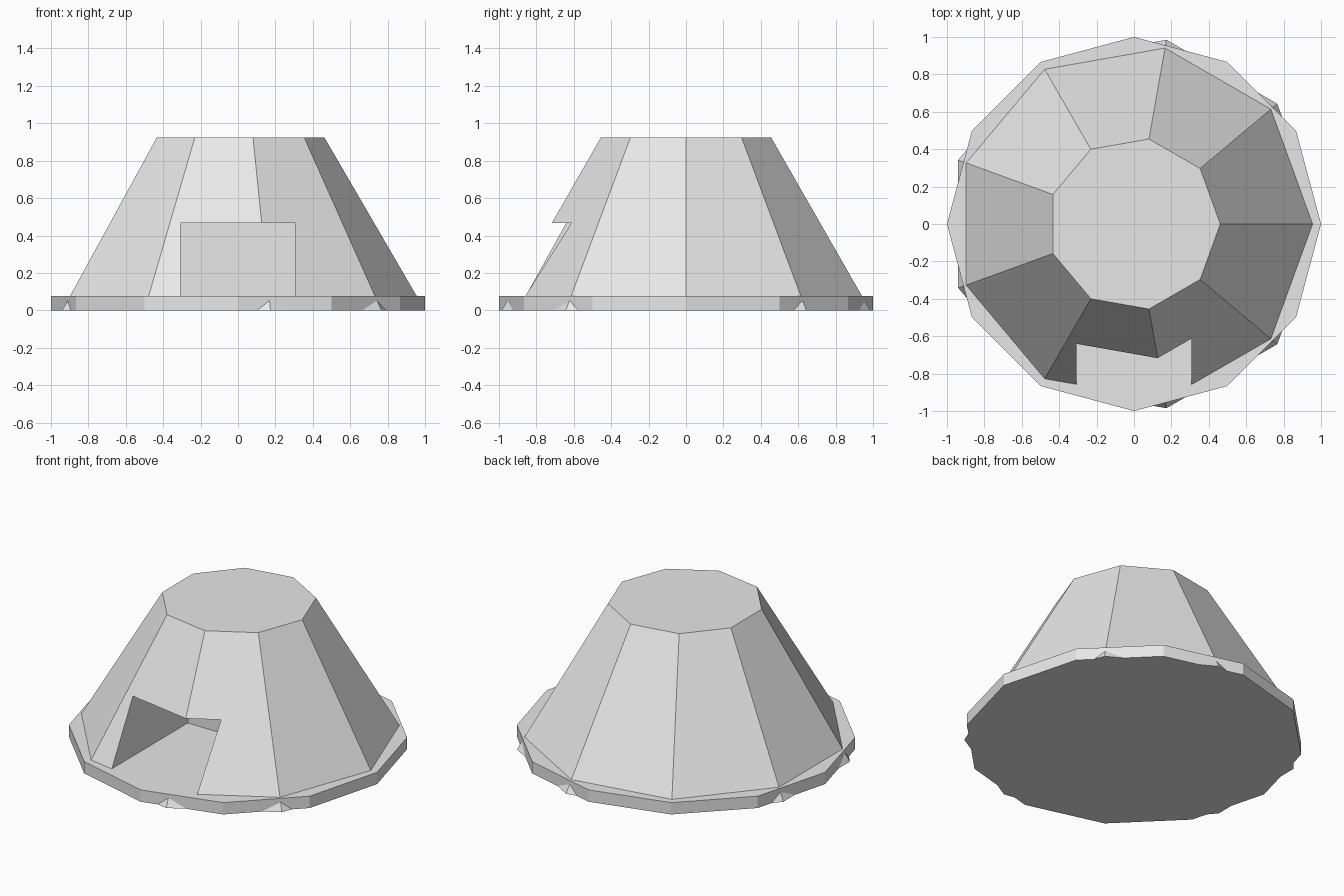
import bpy

cube = bpy.data.objects.get("Cube")
if cube:
    bpy.data.objects.remove(cube, do_unlink=True)

# Single plain grey
grey = bpy.data.materials.new("plain_grey")
grey.use_nodes = True
colour = (0.8, 0.8, 0.8, 1)
grey.diffuse_color = colour
grey.node_tree.nodes["Principled BSDF"].inputs["Base Color"].default_value = colour


def frustum(name, sides, bottom, top, height, turn=0):
    """Flat-sided frustum on the ground, first corner turned from +y to +x."""
    bpy.ops.mesh.primitive_cone_add(vertices=sides, radius1=bottom, radius2=top,
                                    depth=height, location=(0, 0, height / 2),
                                    rotation=(0, 0, turn))
    obj = bpy.context.object
    obj.name = name
    bpy.ops.object.transform_apply(location=True, rotation=True)
    obj.data.materials.append(grey)
    return obj


QUARTER = -1.5708
BASE_TOP = 0.077

# Base slab and the tapered body, whose foot corners poke through the slab
frustum("base_slab", 12, 1, 1, BASE_TOP)
body = frustum("tapered_body", 9, 1, 0.4615, 0.925, QUARTER)

# Doorway recess cut into the front
top, back, front = 0.467, -0.077, -1.2
bpy.ops.mesh.primitive_cube_add(size=1, location=(0, (back + front) / 2, (top + BASE_TOP) / 2))
cutter = bpy.context.object
cutter.name = "doorway_cutter"
cutter.scale = (0.615, back - front, top - BASE_TOP)
cutter.hide_render = True
cutter.data.materials.append(grey)
bpy.ops.object.transform_apply(scale=True)

cut = body.modifiers.new("doorway", 'BOOLEAN')
cut.operation = 'DIFFERENCE'
cut.solver = 'EXACT'
cut.object = cutter
bpy.context.view_layer.objects.active = body
bpy.ops.object.modifier_apply(modifier=cut.name)
bpy.data.objects.remove(cutter, do_unlink=True)
